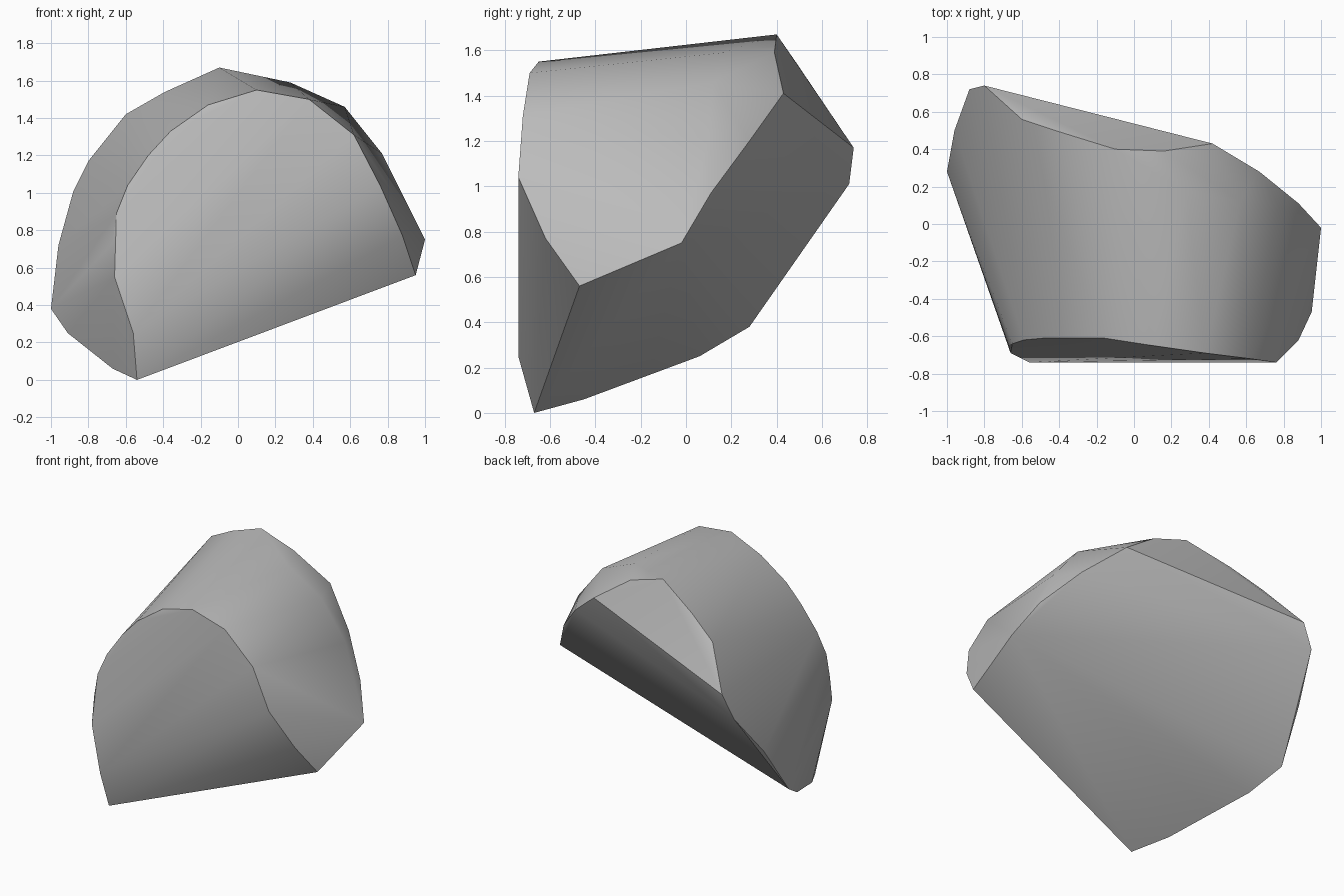
import bpy
import bmesh
import math

# Remove the default cube only
default_cube = bpy.data.objects.get("Cube")
if default_cube:
    bpy.data.objects.remove(default_cube, do_unlink=True)


def make_material(name, shade):
    """Create one flat grey material."""
    material = bpy.data.materials.new(name)
    material.use_nodes = True
    colour = (shade, shade, shade, 1)
    material.diffuse_color = colour
    shader = material.node_tree.nodes["Principled BSDF"]
    shader.inputs["Base Color"].default_value = colour
    return material


def build_shard(name, outlines, material, crease_angle):
    """Wrap a convex skin around the outlines and keep its creases sharp."""
    mesh = bpy.data.meshes.new(name)
    shard = bpy.data.objects.new(name, mesh)
    bpy.context.collection.objects.link(shard)
    bm = bmesh.new()
    for outline in outlines:
        for point in outline:
            bm.verts.new(point)
    bmesh.ops.convex_hull(bm, input=bm.verts[:])
    # Drop any point that fell inside the skin
    loose = [vert for vert in bm.verts if not vert.link_faces]
    bmesh.ops.delete(bm, geom=loose, context="VERTS")
    bmesh.ops.recalc_face_normals(bm, faces=bm.faces[:])
    bm.to_mesh(mesh)
    bm.free()
    mesh.materials.append(material)
    bpy.ops.object.select_all(action="DESELECT")
    shard.select_set(True)
    bpy.context.view_layer.objects.active = shard
    bpy.ops.object.shade_smooth_by_angle(angle=crease_angle)
    return shard


# Rounded rim of the front face, from the low tip over the crown
front_rim = [
    (-.54, -.67, 0), (-.56, -.74, .25), (-.66, -.69, .55), (-.67, -.65, .73),
    (-.65, -.64, .89), (-.59, -.62, 1.04), (-.48, -.61, 1.2),
    (-.36, -.61, 1.33), (-.16, -.61, 1.47), (.1, -.65, 1.55),
    (.38, -.69, 1.5), (.62, -.72, 1.31), (.76, -.74, 1.04),
    (.88, -.62, .77), (.95, -.47, .56),
]

# Rim of the broken back, from the left corner over the crown
back_rim = [
    (1, -.02, .75), (.88, .11, .97), (.67, .28, 1.2), (.42, .43, 1.41),
    (.16, .39, 1.59), (-.1, .4, 1.67), (-.39, .49, 1.54), (-.6, .56, 1.42),
    (-.8, .74, 1.17), (-.88, .72, 1.01), (-.96, .5, .72), (-1, .28, .38),
]

# Lower right edge and the bulge of the left shoulder
lower_edge = [(-.91, .06, .25), (-.8, -.16, .17), (-.67, -.45, .06)]
shoulder = [(.77, .1, 1.21), (.57, .12, 1.46), (.28, .17, 1.59)]

stone_grey = make_material("stone_grey", .5)
build_shard(
    "rock_shard",
    [front_rim, back_rim, lower_edge, shoulder],
    stone_grey,
    math.radians(30),
)
